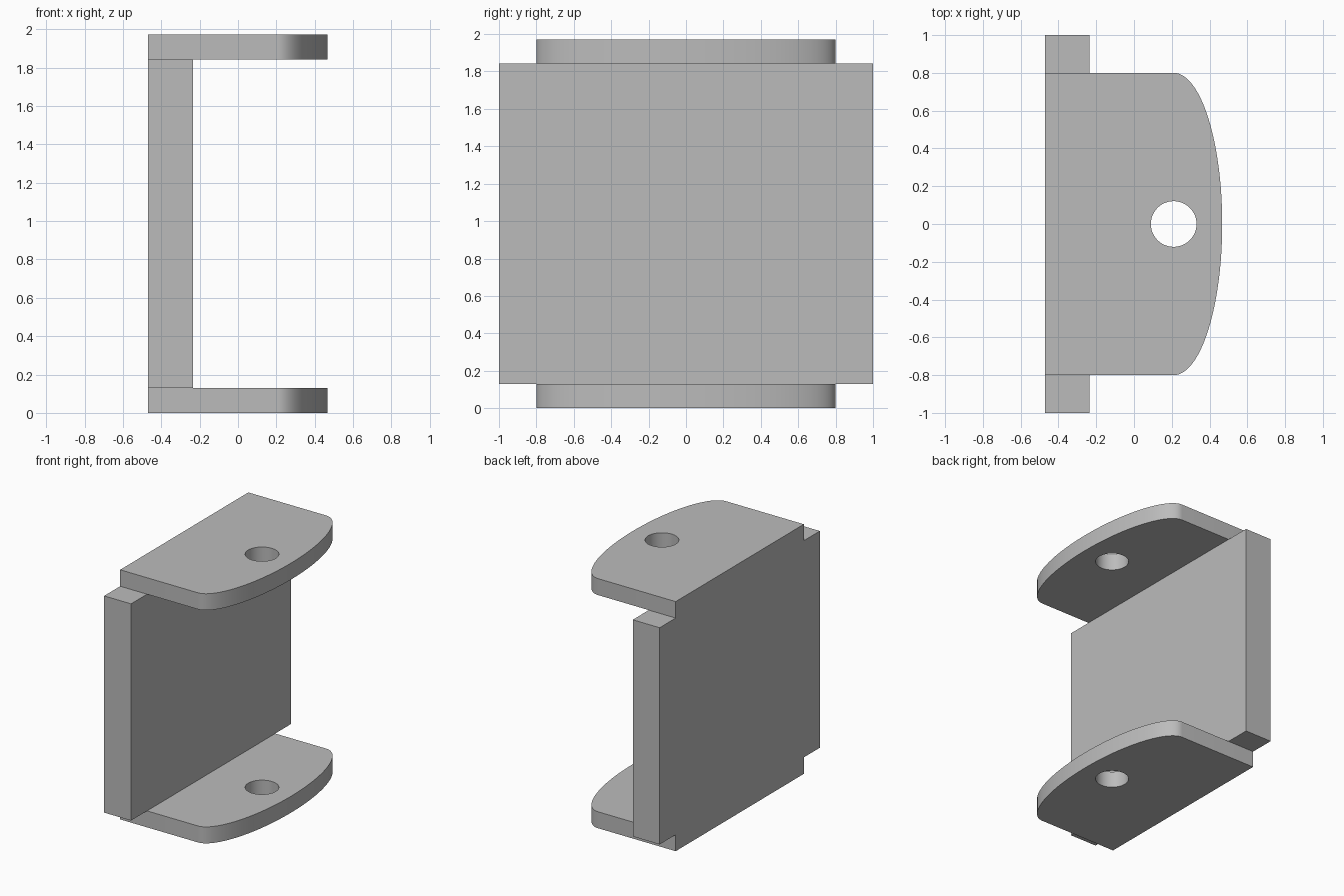
import bpy
import bmesh
from math import sin, cos, pi, radians
from mathutils import Vector

cube = bpy.data.objects.get("Cube")
if cube:
    bpy.data.objects.remove(cube)

BACK, WALL_FRONT, TIP = -0.47, -0.235, 0.467
PLATE, HEIGHT = 0.13, 1.972
HALF_PLATE, ARC_X = 0.8, 0.21

grey = bpy.data.materials.new("plain_grey")
grey.use_nodes = True
colour = (0.5, 0.5, 0.5, 1)
grey.diffuse_color = colour
grey.node_tree.nodes["Principled BSDF"].inputs["Base Color"].default_value = colour


def finish(bm, name):
    bmesh.ops.recalc_face_normals(bm, faces=bm.faces[:])
    mesh = bpy.data.meshes.new(name)
    bm.to_mesh(mesh)
    bm.free()
    mesh.materials.append(grey)
    obj = bpy.data.objects.new(name, mesh)
    bpy.context.collection.objects.link(obj)
    bpy.ops.object.select_all(action="DESELECT")
    obj.select_set(True)
    bpy.context.view_layer.objects.active = obj
    bpy.ops.object.shade_smooth_by_angle(angle=radians(30))


def arc(cx, rx, ry, start, end, steps):
    angles = [start + (end - start) * i / steps for i in range(steps + 1)]
    return [(cx + rx * cos(a), ry * sin(a)) for a in angles]


def lug_plate(name, z):
    """Plate with an elliptical nose and a round pin hole."""
    outline = [(BACK, -HALF_PLATE)]
    outline += arc(ARC_X, TIP - ARC_X, HALF_PLATE, -pi / 2, pi / 2, 64)
    outline += [(BACK, HALF_PLATE)]
    hole = arc(ARC_X, 0.121, 0.121, 0, 2 * pi, 48)[:-1]
    bm = bmesh.new()
    edges = []
    for loop in (outline, hole):
        verts = [bm.verts.new((x, y, z)) for x, y in loop]
        edges += [bm.edges.new((v, verts[i - 1])) for i, v in enumerate(verts)]
    bmesh.ops.triangle_fill(bm, edges=edges, use_beauty=True, normal=Vector((0, 0, 1)))
    top = bmesh.ops.extrude_face_region(bm, geom=bm.faces[:])["geom"]
    bmesh.ops.translate(bm, vec=(0, 0, PLATE),
                        verts=[g for g in top if isinstance(g, bmesh.types.BMVert)])
    finish(bm, name)


# Upright back wall, wider than the plates
bm = bmesh.new()
bmesh.ops.create_cube(bm, size=1)
bmesh.ops.scale(bm, vec=(WALL_FRONT - BACK, 2, HEIGHT - 2 * PLATE), verts=bm.verts[:])
bmesh.ops.translate(bm, vec=((BACK + WALL_FRONT) / 2, 0, HEIGHT / 2), verts=bm.verts[:])
finish(bm, "back_wall")

# Matching plates at the foot and head of the wall
lug_plate("lower_plate", 0)
lug_plate("upper_plate", HEIGHT - PLATE)
